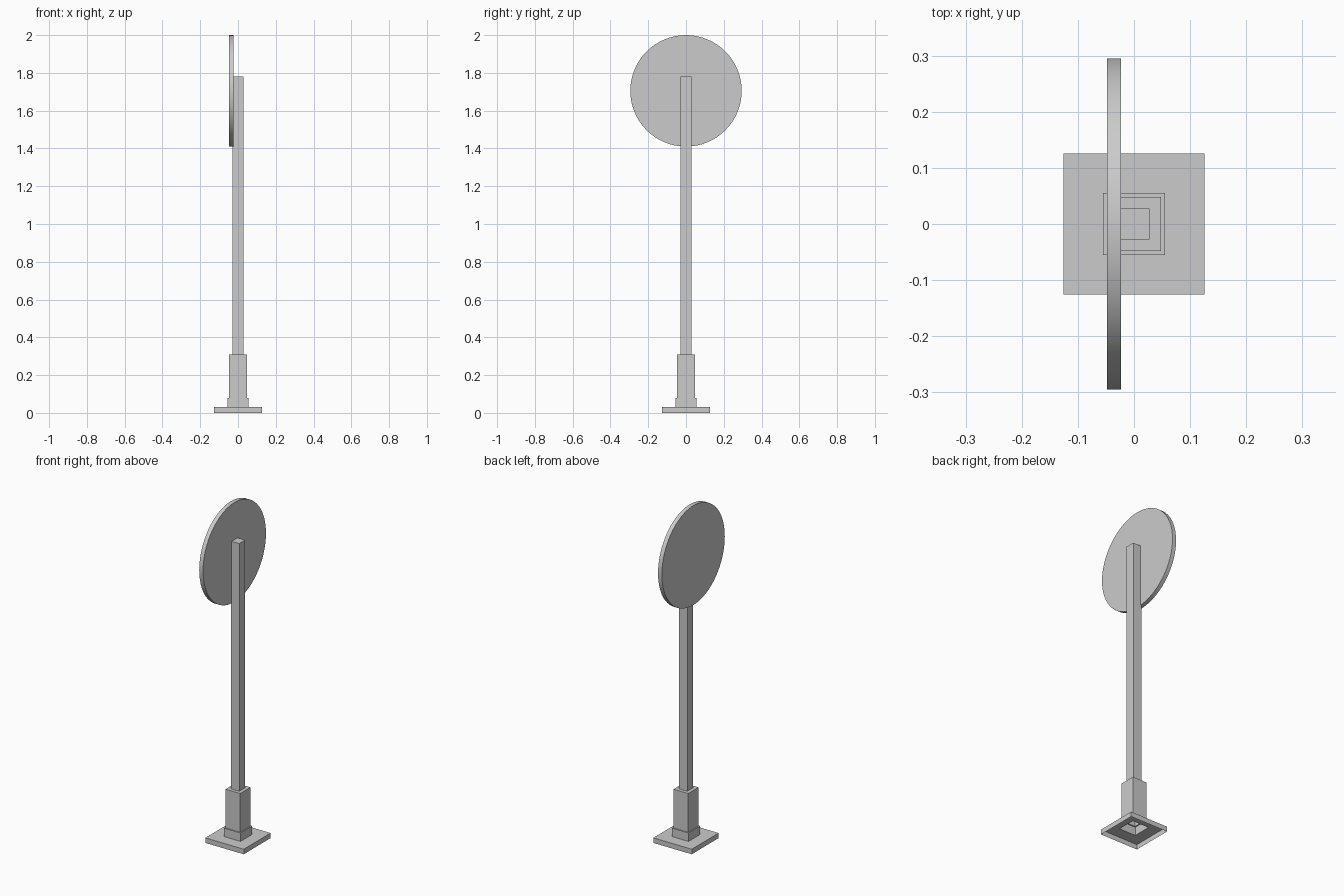
import bpy
import bmesh
import math

cube = bpy.data.objects.get("Cube")
if cube:
    bpy.data.objects.remove(cube, do_unlink=True)

# One grey finish for the whole sign
GREY = (0.6, 0.6, 0.6, 1.0)
grey = bpy.data.materials.new("grey_metal")
grey.use_nodes = True
grey.diffuse_color = GREY
grey.node_tree.nodes["Principled BSDF"].inputs["Base Color"].default_value = GREY


def square(bm, half, z):
    corners = ((-1, -1), (1, -1), (1, 1), (-1, 1))
    return [bm.verts.new((x * half, y * half, z)) for x, y in corners]


def bridge(bm, lower, upper):
    for i in range(4):
        j = (i + 1) % 4
        bm.faces.new((lower[i], lower[j], upper[j], upper[i]))


def tier(name, half, bottom, top, opening=0):
    """Hollow square tier, open below; its top is a ring around the next tier."""
    bm = bmesh.new()
    rim = square(bm, half, top)
    bridge(bm, square(bm, half, bottom), rim)
    if opening:
        bridge(bm, rim, square(bm, opening, top))
    else:
        bm.faces.new(rim)
    mesh = bpy.data.meshes.new(name)
    bm.to_mesh(mesh)
    bm.free()
    mesh.materials.append(grey)
    obj = bpy.data.objects.new(name, mesh)
    bpy.context.collection.objects.link(obj)
    return obj


# Stepped foot and pole, each tier standing on the one below
PLATE, COLLAR, SLEEVE, POLE = 0.126, 0.055, 0.048, 0.028
tier("base_plate", PLATE, 0, 0.03, COLLAR)
tier("collar", COLLAR, 0.03, 0.08, SLEEVE)
tier("sleeve", SLEEVE, 0.08, 0.31, POLE)
tier("pole", POLE, 0.31, 1.78)

# Round sign disc on the right side of the pole
bpy.ops.mesh.primitive_cylinder_add(
    vertices=64, radius=0.295, depth=0.025,
    location=(-0.0355, 0, 1.705), rotation=(0, math.pi / 2, 0))
disc = bpy.context.object
disc.name = "sign_disc"
disc.data.materials.append(grey)
bpy.ops.object.shade_smooth_by_angle(angle=math.radians(30))
